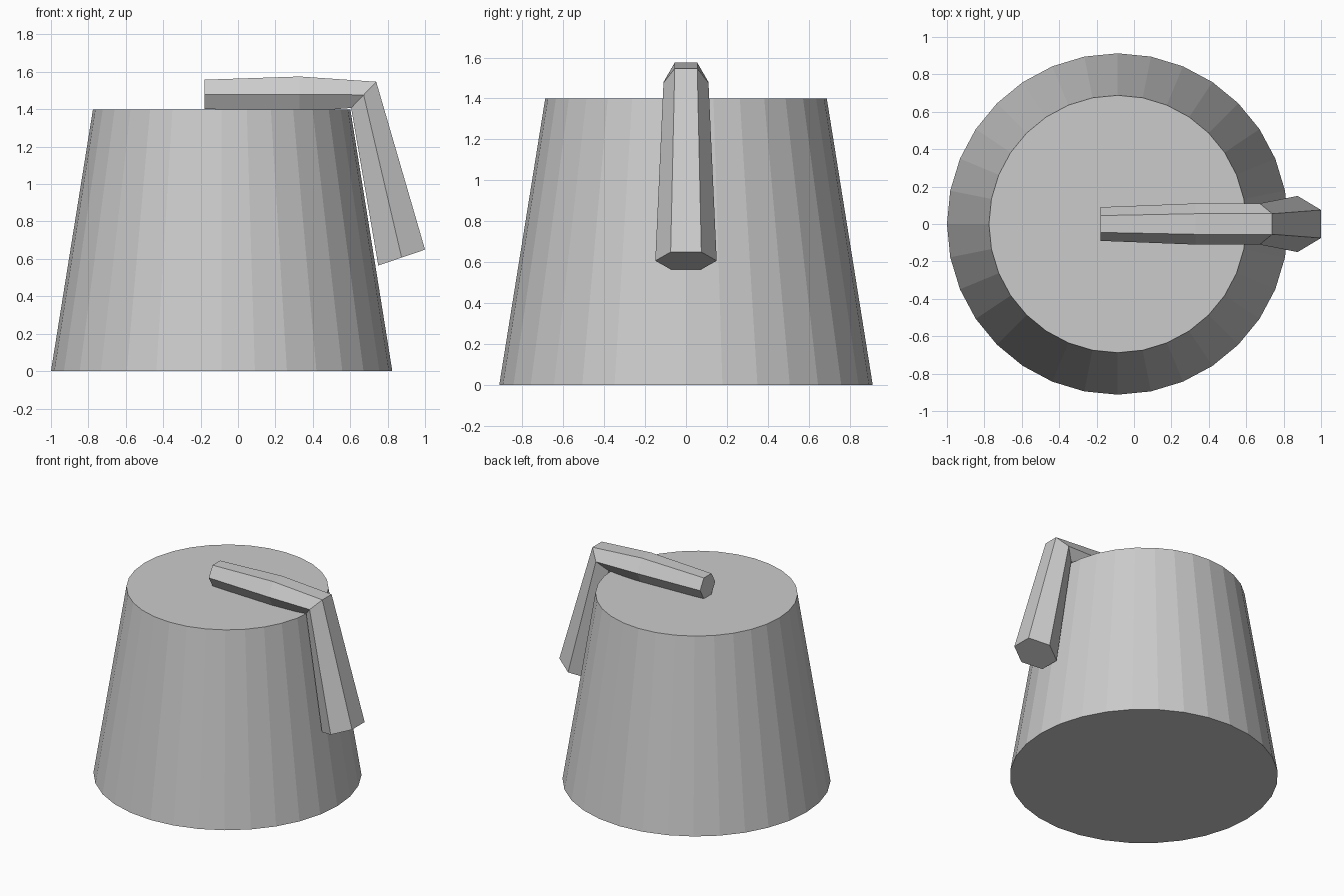
import bpy, bmesh

if "Cube" in bpy.data.objects:
    bpy.data.objects.remove(bpy.data.objects["Cube"])

# Hat body: 32-sided tapered drum
bpy.ops.mesh.primitive_cone_add(vertices=32, radius1=0.9125, radius2=0.688, depth=1.4,
                                location=(-0.0875, 0, 0.7))
hat = bpy.context.object
hat.name = "hat_body"
hat.rotation_euler.z = 0

# Tassel: hexagonal rings along a bent path
# each ring: centre x, centre z, offset towards the outer side (dx, dz), half width
rings = [
    (-0.18, 1.48, 0.0, 0.078, 0.09),
    (0.33, 1.48, 0.0, 0.095, 0.11),
    (0.672, 1.477, 0.067, 0.07, 0.11),
    (0.875, 0.607, 0.125, 0.0425, 0.15),
]
bm = bmesh.new()
loops = []
for x, z, dx, dz, w in rings:
    hexagon = [(w, 0), (w / 2, 1), (-w / 2, 1), (-w, 0), (-w / 2, -1), (w / 2, -1)]
    loops.append([bm.verts.new((x + s * dx, y, z + s * dz)) for y, s in hexagon])
for a, b in zip(loops, loops[1:]):
    for i in range(6):
        j = (i + 1) % 6
        bm.faces.new((a[i], a[j], b[j], b[i]))
bm.faces.new(loops[0])
bm.faces.new(loops[-1])
bmesh.ops.recalc_face_normals(bm, faces=bm.faces[:])
mesh = bpy.data.meshes.new("tassel")
bm.to_mesh(mesh)
bm.free()
tassel = bpy.data.objects.new("tassel", mesh)
bpy.context.collection.objects.link(tassel)
